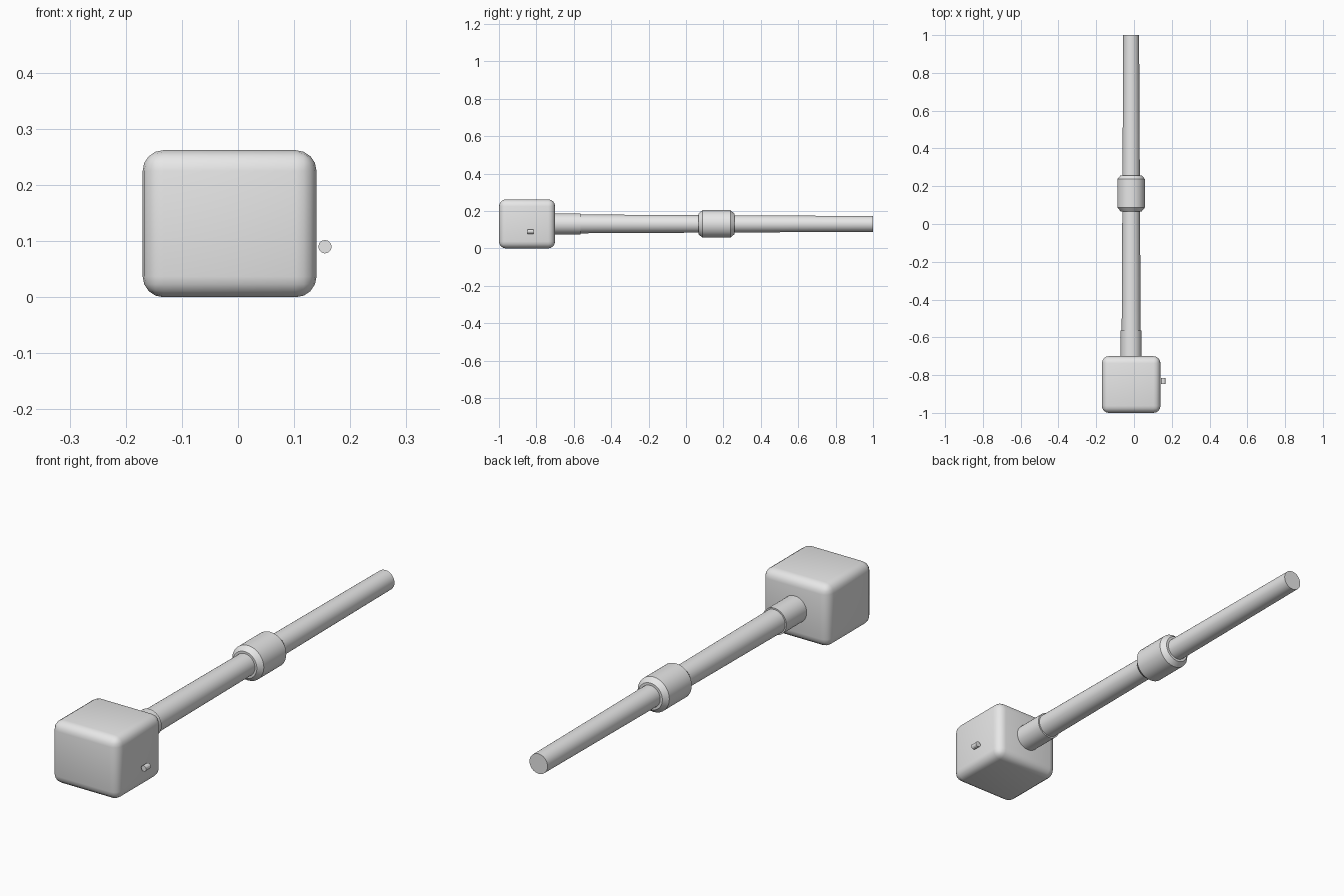
import bpy, bmesh, math

if "Cube" in bpy.data.objects:
    bpy.data.objects.remove(bpy.data.objects["Cube"])

AXIS_X, AXIS_Z = -0.015, 0.131

grey = bpy.data.materials.new("light grey")
grey.diffuse_color = (0.8, 0.8, 0.8, 1)
grey.use_nodes = True
grey.node_tree.nodes["Principled BSDF"].inputs["Base Color"].default_value = grey.diffuse_color


def finish(name, bm, angle=30):
    bmesh.ops.recalc_face_normals(bm, faces=bm.faces)
    me = bpy.data.meshes.new(name)
    bm.to_mesh(me)
    bm.free()
    me.materials.append(grey)
    ob = bpy.data.objects.new(name, me)
    bpy.context.collection.objects.link(ob)
    bpy.context.view_layer.objects.active = ob
    ob.select_set(True)
    bpy.ops.object.shade_smooth_by_angle(angle=math.radians(angle))
    ob.select_set(False)
    return ob


def turned(name, profile, sides=32, x=AXIS_X, z=AXIS_Z, angle=30):
    """Closed round part along y from (y, radius) pairs."""
    bm = bmesh.new()
    rings = []
    for y, r in profile:
        rings.append([bm.verts.new((x + r * math.cos(2 * math.pi * i / sides), y,
                                    z + r * math.sin(2 * math.pi * i / sides)))
                      for i in range(sides)])
    for a, b in zip(rings, rings[1:]):
        for i in range(sides):
            j = (i + 1) % sides
            bm.faces.new((a[i], a[j], b[j], b[i]))
    bm.faces.new(rings[0])
    bm.faces.new(rings[-1])
    return finish(name, bm, angle)


# Rounded block head
bm = bmesh.new()
bmesh.ops.create_cube(bm, size=1)
for v in bm.verts:
    v.co.x = AXIS_X + v.co.x * 0.31
    v.co.y = -0.85 + v.co.y * 0.30
    v.co.z = AXIS_Z + v.co.z * 0.262
bmesh.ops.bevel(bm, geom=bm.edges[:], offset=0.037, segments=4,
                profile=0.5, affect='EDGES')
finish("head_block", bm, 40)

# Short collar behind the head
turned("collar", [(-0.72, 0.056), (-0.565, 0.056)])

# Long, slightly tapering shaft
turned("shaft", [(-0.72, 0.051), (1.0, 0.042)])

# Chamfered coupling around the shaft
turned("coupling", [(0.067, 0.056), (0.088, 0.0735), (0.237, 0.0735), (0.258, 0.056)])

# Small pin beside the head
turned("side_pin", [(-0.847, 0.012), (-0.816, 0.012)], sides=12, x=0.155, z=0.09, angle=20)
